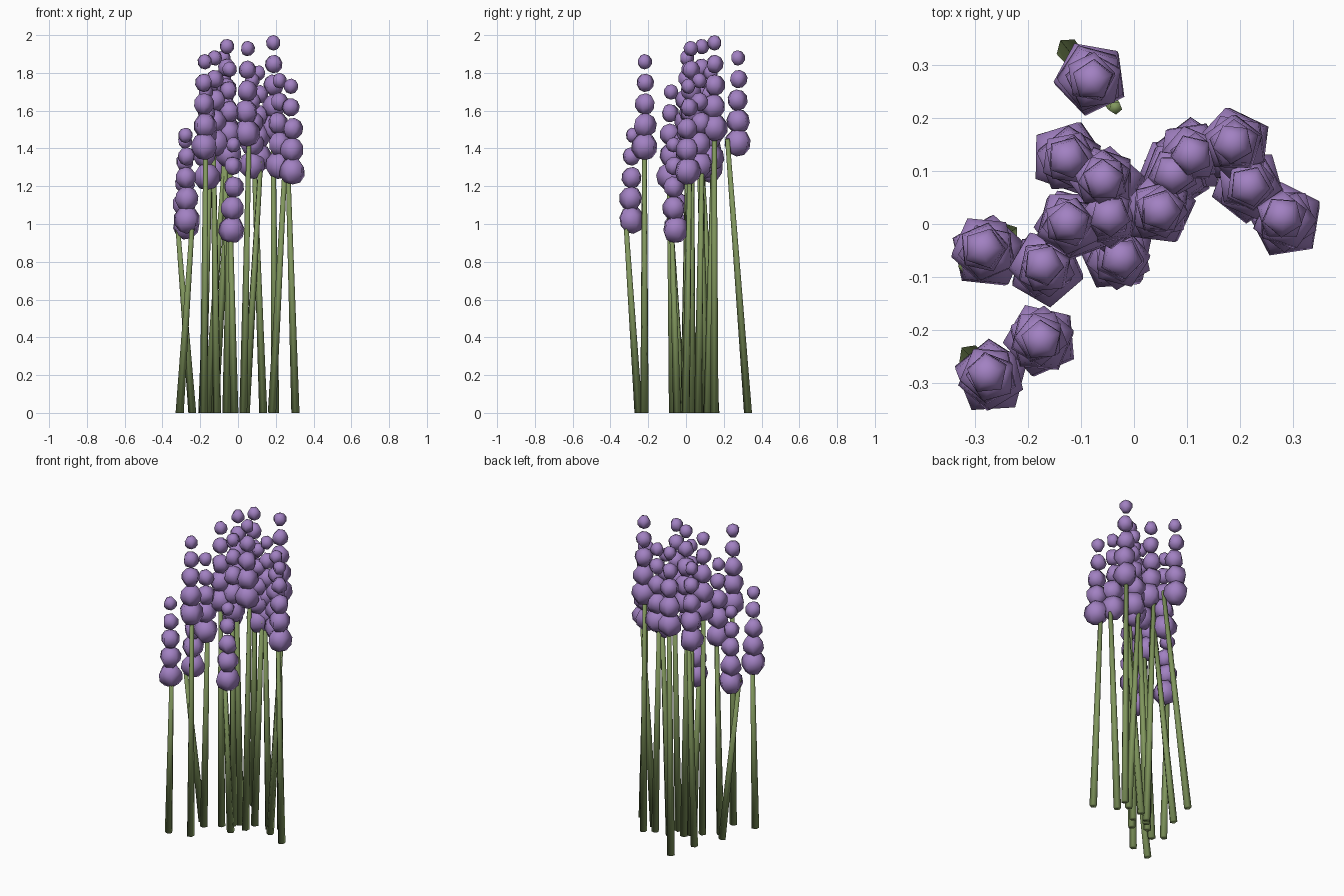
import bpy, bmesh, random
from mathutils import Vector, Matrix, Euler

random.seed(4)
if "Cube" in bpy.data.objects:
    bpy.data.objects.remove(bpy.data.objects["Cube"])


def material(name, colour):
    mat = bpy.data.materials.new(name)
    mat.use_nodes = True
    mat.diffuse_color = colour
    node = mat.node_tree.nodes["Principled BSDF"]
    node.inputs["Base Color"].default_value = colour
    node.inputs["Roughness"].default_value = 0.8
    return mat


def finish(bm, name, mat):
    mesh = bpy.data.meshes.new(name)
    bm.to_mesh(mesh)
    bm.free()
    mesh.materials.append(mat)
    for poly in mesh.polygons:
        poly.use_smooth = True
    obj = bpy.data.objects.new(name, mesh)
    bpy.context.collection.objects.link(obj)
    return obj


green = material("stem_green", (0.22, 0.31, 0.11, 1))
purple = material("blossom_purple", (0.36, 0.22, 0.54, 1))

BUDS = 5
SPACING = 0.112
TOP_RADIUS, LOW_RADIUS = 0.041, 0.074


def stem(name, x, y, top, lean):
    # Tapered five-sided stalk leaning about its own middle
    lean = Vector((lean[0], lean[1], 0))
    base = Vector((x, y, 0)) - lean
    tip = Vector((x, y, top)) + lean
    axis = tip - base
    turn = axis.to_track_quat('Z', 'Y').to_matrix().to_4x4()
    bm = bmesh.new()
    bmesh.ops.create_cone(bm, cap_ends=True, segments=5, radius1=0.023, radius2=0.013,
                          depth=axis.length,
                          matrix=Matrix.Translation((base + tip) / 2) @ turn)
    finish(bm, name, green)


def blossom(name, x, y, top):
    # Upright stack of faceted buds that shrink towards the tip
    bm = bmesh.new()
    for i in range(BUDS):
        radius = TOP_RADIUS + (LOW_RADIUS - TOP_RADIUS) * i / (BUDS - 1)
        z = top - TOP_RADIUS - i * SPACING
        wobble = random.uniform(-0.006, 0.006)
        spin = Euler((random.uniform(-0.2, 0.2), random.uniform(-0.2, 0.2),
                      random.uniform(0, 6))).to_matrix().to_4x4()
        bmesh.ops.create_uvsphere(bm, u_segments=5, v_segments=5, radius=radius,
                                  matrix=Matrix.Translation((x + wobble, y - wobble, z)) @ spin)
    finish(bm, name, purple)


# Each plant: x, y, height, lean
plants = [
    (-0.28, -0.05, 1.48, (-0.04, -0.03)),
    (-0.275, -0.285, 1.51, (0.035, -0.035)),
    (-0.175, -0.22, 1.90, (0.005, 0)),
    (-0.17, -0.08, 1.74, (0.02, -0.01)),
    (-0.12, 0.12, 1.78, (0.045, -0.035)),
    (-0.12, 0, 1.92, (-0.01, 0.01)),
    (-0.055, 0.08, 1.98, (-0.02, 0.01)),
    (-0.05, 0.02, 1.86, (0.01, -0.02)),
    (-0.03, -0.06, 1.46, (-0.01, -0.015)),
    (0.045, 0.03, 1.97, (0.015, 0)),
    (0.08, 0.09, 1.80, (0.04, -0.02)),
    (0.11, 0.13, 1.84, (-0.025, 0.015)),
    (0.19, 0.15, 2.0, (-0.005, 0)),
    (0.215, 0.075, 1.80, (0.035, 0.01)),
    (0.285, 0.01, 1.77, (-0.02, 0.01)),
    (-0.08, 0.275, 1.92, (0.045, -0.055)),
]
for n, (x, y, height, lean) in enumerate(plants, 1):
    low_bud = height - TOP_RADIUS - (BUDS - 1) * SPACING
    stem(f"stem_{n}", x, y, low_bud + 0.02, lean)
    blossom(f"blossom_{n}", x, y, height)
